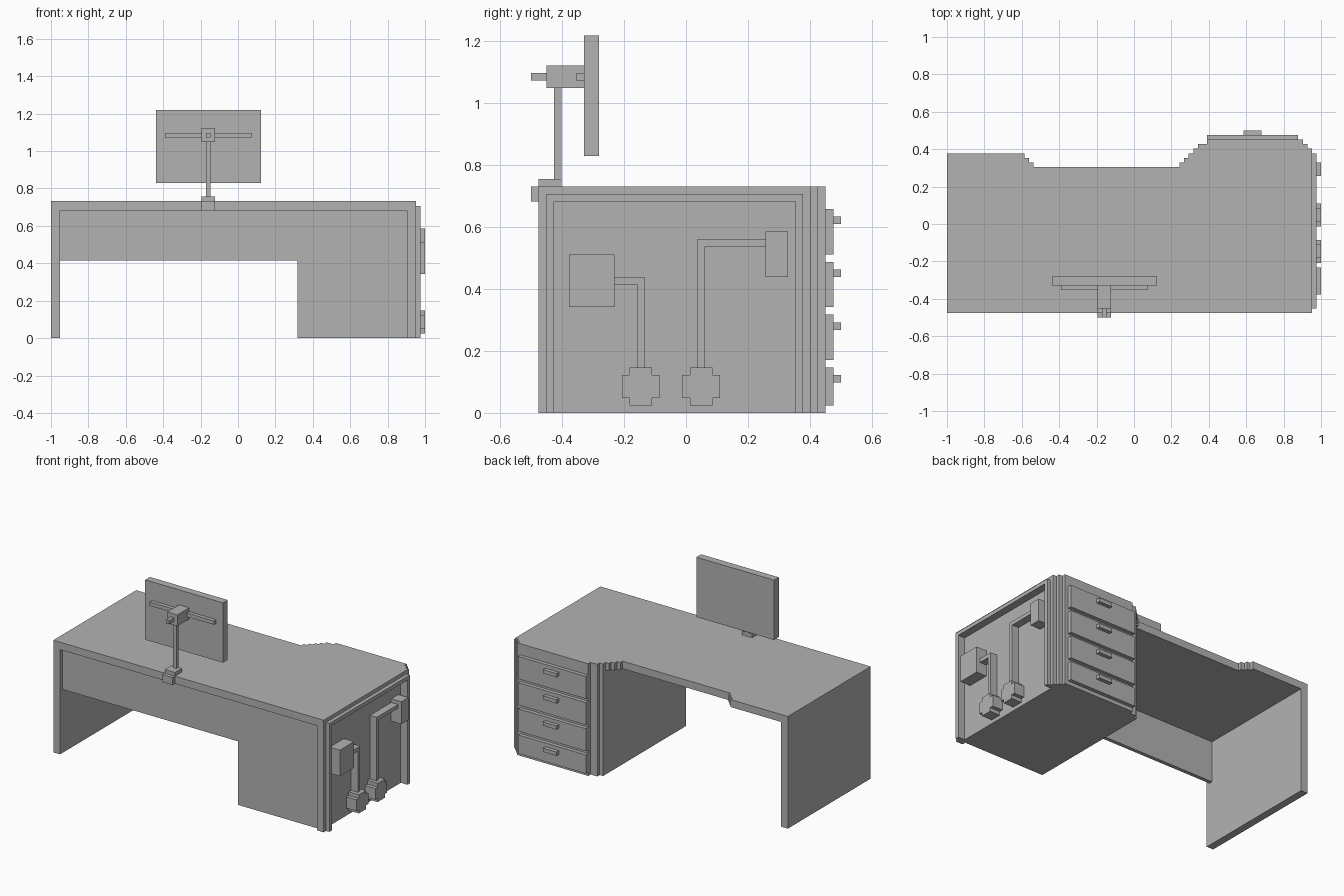
import bpy
import bmesh
from mathutils import Vector

default_cube = bpy.data.objects.get("Cube")
if default_cube:
    bpy.data.objects.remove(default_cube, do_unlink=True)

# The desk is laid out on a block grid, 82 blocks long and 41 deep
UNIT = 2 / 82
ORIGIN = Vector((41, 20.5, 0))

grey = bpy.data.materials.new("plain_grey")
grey.use_nodes = True
colour = (0.45, 0.45, 0.45, 1)
grey.diffuse_color = colour
grey.node_tree.nodes["Principled BSDF"].inputs["Base Color"].default_value = colour


def prism(name, outline, low, high, axis="z"):
    """Extrude a closed outline along z (outline in x, y) or x (outline in y, z)."""
    def place(a, b, level):
        point = Vector((a, b, level)) if axis == "z" else Vector((level, a, b))
        return (point - ORIGIN) * UNIT

    bm = bmesh.new()
    base = bm.faces.new([bm.verts.new(place(a, b, low)) for a, b in outline])
    top = bmesh.ops.extrude_face_region(bm, geom=[base])["geom"]
    shift = place(0, 0, high) - place(0, 0, low)
    bmesh.ops.translate(bm, vec=shift,
                        verts=[v for v in top if isinstance(v, bmesh.types.BMVert)])
    bmesh.ops.recalc_face_normals(bm, faces=bm.faces[:])
    mesh = bpy.data.meshes.new(name)
    bm.to_mesh(mesh)
    bm.free()
    mesh.materials.append(grey)
    obj = bpy.data.objects.new(name, mesh)
    bpy.context.collection.objects.link(obj)
    return obj


def box(name, x, y, z):
    """Block from (low, high) pairs on each axis."""
    corners = [(x[0], y[0]), (x[1], y[0]), (x[1], y[1]), (x[0], y[1])]
    return prism(name, corners, z[0], z[1])


def stairs(start, steps, dx, dy, x_first):
    """Single-block staircase leading on from a start point."""
    x, y = start
    points = [start]
    for _ in range(steps):
        for move_x in (x_first, not x_first):
            x, y = (x + dx, y) if move_x else (x, y + dy)
            points.append((x, y))
    return points


# Stepped corners shared by the desktop and the drawer pedestal
outer_corner = stairs((81, 36), 3, -1, 1, True)
inner_corner = [(57, 39), (57, 38), (55, 38), (55, 37), (54, 37)]

# Desktop with a stepped knee recess at the back
desktop = [(0, 1), (80, 1)] + outer_corner[1:] + inner_corner
desktop += stairs((54, 36), 3, -1, -1, True)[:-1] + [(51, 33)]
desktop += stairs((19, 33), 3, -1, 1, False)[:-1] + [(17, 36), (0, 36)]
prism("desktop", desktop, 28, 30)

# Left side panel and modesty panel
box("left_side_panel", (0, 2), (1, 36), (0, 28))
box("modesty_panel", (2, 54), (2, 3), (17, 28))

# Drawer pedestal with front corner post and recessed side
pedestal = [(54, 2), (78, 2), (78, 1), (80, 1), (80, 2), (81, 2), (81, 3),
            (79, 3), (79, 35), (81, 35)] + outer_corner + inner_corner
prism("drawer_pedestal", pedestal, 0, 28)
box("side_frame_rail", (80, 81), (2, 36), (28, 29))

# Drawers and handles, the lowest one shorter
for i in range(4):
    top = 27 - 7 * i
    low = max(top - 6, 1)
    box(f"drawer_front_{i + 1}", (57, 77), (39, 40), (low, top))
    box(f"drawer_handle_{i + 1}", (65, 69), (40, 41), (top - 2, top - 1))

# Side fittings: a wall box, a bent cable and a rounded plug each
PANEL, CABLE, FACE = 79, 81, 82


def fitting(name, box_y, box_z, cable_y, bend_z, reach):
    box(f"{name}_box", (PANEL, FACE), box_y, box_z)
    near, far = cable_y
    away = 1 if reach > far else -1
    if away < 0:
        near, far = far, near
    outline = [(near, 6), (far, 6), (far, bend_z), (reach, bend_z),
               (reach, bend_z + 1), (near, bend_z + 1)]
    prism(f"{name}_cable", outline, PANEL, CABLE, axis="x")
    a, b = min(cable_y) - 2, max(cable_y) + 2
    plug = [(a + 1, 1), (b - 1, 1), (b - 1, 2), (b, 2), (b, 5), (b - 1, 5),
            (b - 1, 6), (a + 1, 6), (a + 1, 5), (a, 5), (a, 2), (a + 1, 2)]
    prism(f"{name}_plug", plug, PANEL, FACE, axis="x")


fitting("front_power", (5, 11), (14, 21), (14, 15), 17, 11)
fitting("rear_power", (31, 34), (18, 24), (22, 23), 22, 31)

# Monitor on a clamped pole, facing the back of the desk
wide, narrow = (33, 36), (34, 35)
box("clamp_plate", wide, (1, 4), (30, 31))
box("clamp_jaw", wide, (0, 1), (28, 30))
box("monitor_pole", narrow, (3, 4), (31, 43))
box("monitor_mount", wide, (2, 7), (43, 46))
box("mount_knob", narrow, (0, 2), (44, 45))
box("mount_crossbar", (25, 44), (6, 7), (44, 45))
box("monitor_screen", (23, 46), (7, 9), (34, 50))
